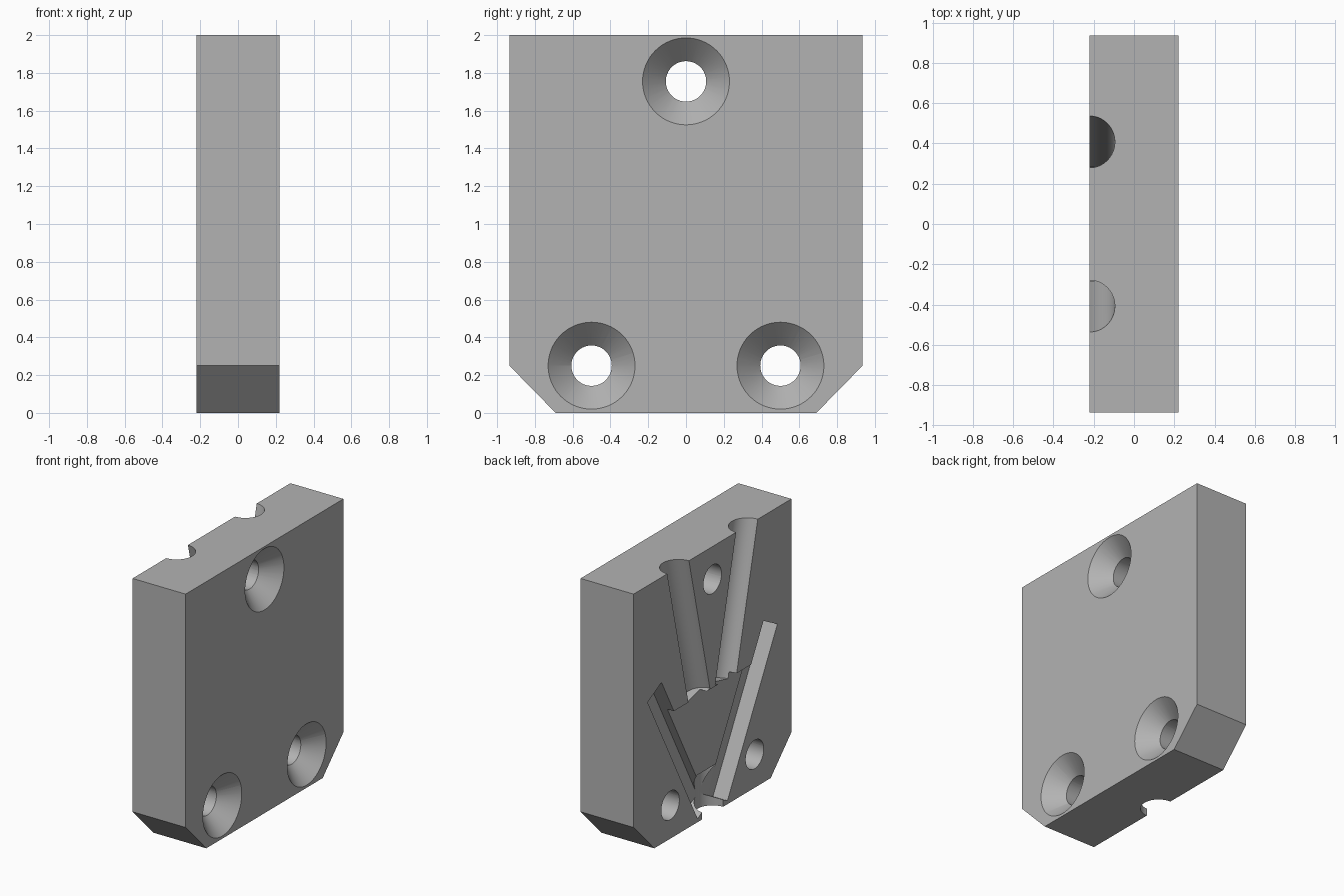
import bpy, bmesh, math
from mathutils import Vector

cube = bpy.data.objects.get("Cube")
if cube:
    bpy.data.objects.remove(cube, do_unlink=True)

# Single flat colour
grey = bpy.data.materials.new("light_grey")
grey.use_nodes = True
grey.diffuse_color = (0.45, 0.45, 0.45, 1)
grey.node_tree.nodes["Principled BSDF"].inputs["Base Color"].default_value = grey.diffuse_color

HALF = 0.22     # half thickness of the block
BACK = -HALF    # grooved face


def finish(name, bm):
    bmesh.ops.recalc_face_normals(bm, faces=bm.faces)
    mesh = bpy.data.meshes.new(name)
    bm.to_mesh(mesh)
    bm.free()
    mesh.materials.append(grey)
    obj = bpy.data.objects.new(name, mesh)
    bpy.context.collection.objects.link(obj)
    return obj


def slab(name, outline, x0, x1):
    """Extrude a (y, z) outline from x0 to x1."""
    bm = bmesh.new()
    face = bm.faces.new([bm.verts.new((x0, y, z)) for y, z in outline])
    out = bmesh.ops.extrude_face_region(bm, geom=[face])
    moved = [v for v in out["geom"] if isinstance(v, bmesh.types.BMVert)]
    bmesh.ops.translate(bm, verts=moved, vec=(x1 - x0, 0, 0))
    return finish(name, bm)


def rod(name, start, end, r0, r1=None):
    """Cylinder or cone between two points."""
    start, end = Vector(start), Vector(end)
    axis = end - start
    bm = bmesh.new()
    bmesh.ops.create_cone(bm, cap_ends=True, segments=64, radius1=r0,
                          radius2=r0 if r1 is None else r1, depth=axis.length)
    turn = axis.to_track_quat('Z', 'Y').to_matrix().to_4x4()
    turn.translation = (start + end) / 2
    bmesh.ops.transform(bm, matrix=turn, verts=bm.verts)
    return finish(name, bm)


# Block with two chamfered lower corners
side = [(0.69, 0), (0.935, 0.25), (0.935, 2)]
block = slab("block", side + [(-y, z) for y, z in reversed(side)], -HALF, HALF)

cutters = []
# Countersunk screw holes
for y, z in ((0, 1.755), (-0.5, 0.25), (0.5, 0.25)):
    cutters.append(rod("screw_hole", (-0.4, y, z), (0.4, y, z), 0.107))
    cutters.append(rod("countersink", (HALF - 0.124, y, z), (HALF + 0.01, y, z), 0.107, 0.24))

for s in (1, -1):
    # Slanted round channels from the top edge
    cutters.append(rod("round_channel", (BACK, s * 0.153, 0.92), (BACK, s * 0.455, 2.2), 0.125))
    # Straight slots forming a V
    slot = [(0.769, 1.125), (0.604, 1.212), (0.012, 0.114), (0.177, 0.026)]
    cutters.append(slab("slot", [(s * y, z) for y, z in slot], -0.4, BACK + 0.12))

# Shallow pocket between the slots
pocket = [(0.5, 0.94), (0.12, 0.2)]
cutters.append(slab("pocket", pocket + [(-y, z) for y, z in reversed(pocket)], -0.4, BACK + 0.055))
# Round outlet in the bottom edge
cutters.append(rod("outlet", (BACK, 0, -0.2), (BACK, 0, 0.31), 0.125))

for cutter in cutters:
    mod = block.modifiers.new(cutter.name, 'BOOLEAN')
    mod.operation, mod.solver, mod.object = 'DIFFERENCE', 'EXACT', cutter
    cutter.hide_render = True

# Bake the cuts and drop the helpers
bpy.context.view_layer.update()
cut = bpy.data.meshes.new_from_object(block.evaluated_get(bpy.context.evaluated_depsgraph_get()))
block.modifiers.clear()
block.data = cut
for cutter in cutters:
    bpy.data.objects.remove(cutter, do_unlink=True)

bpy.ops.object.select_all(action='DESELECT')
block.select_set(True)
bpy.context.view_layer.objects.active = block
bpy.ops.object.shade_smooth_by_angle(angle=math.radians(25))
